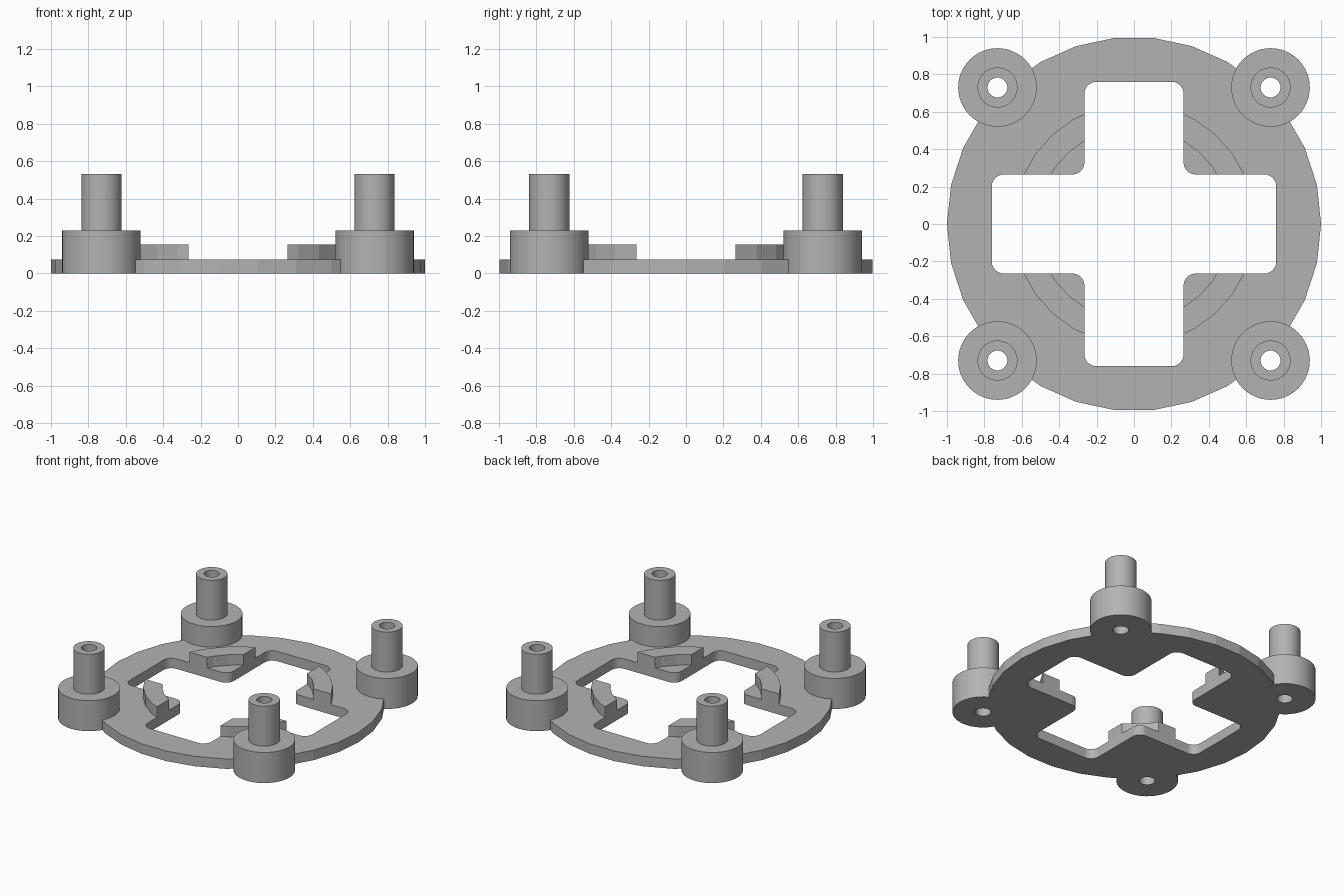
import bpy, bmesh, math
from mathutils import Vector

if "Cube" in bpy.data.objects:
    bpy.data.objects.remove(bpy.data.objects["Cube"])

grey = bpy.data.materials.new("mid_grey")
grey.use_nodes = True
colour = (0.45, 0.45, 0.45, 1)
grey.diffuse_color = colour
grey.node_tree.nodes["Principled BSDF"].inputs["Base Color"].default_value = colour

PLATE_TOP = 0.075
POST_AT = 0.73
BASE_R = 0.21


def circle(radius, sides, cx=0, cy=0):
    step = math.tau / sides
    return [(cx + radius * math.cos(i * step), cy + radius * math.sin(i * step))
            for i in range(sides)]


def rounded(corners, radius, steps=6):
    """Fillet every right-angled corner of a closed outline."""
    points = []
    for i, corner in enumerate(corners):
        p = Vector(corner)
        a = (Vector(corners[i - 1]) - p).normalized() * radius
        b = (Vector(corners[(i + 1) % len(corners)]) - p).normalized() * radius
        for k in range(steps + 1):
            t = math.pi / 2 * k / steps
            points.append(p + a * (1 - math.sin(t)) + b * (1 - math.cos(t)))
    return points


def make_object(name, bm):
    bmesh.ops.recalc_face_normals(bm, faces=bm.faces)
    mesh = bpy.data.meshes.new(name)
    bm.to_mesh(mesh)
    bm.free()
    mesh.materials.append(grey)
    obj = bpy.data.objects.new(name, mesh)
    bpy.context.collection.objects.link(obj)
    return obj


def prism(name, outline, bottom, top):
    bm = bmesh.new()
    face = bm.faces.new([bm.verts.new((p[0], p[1], bottom)) for p in outline])
    result = bmesh.ops.extrude_face_region(bm, geom=[face])
    moved = [v for v in result["geom"] if isinstance(v, bmesh.types.BMVert)]
    bmesh.ops.translate(bm, verts=moved, vec=(0, 0, top - bottom))
    return make_object(name, bm)


def select(obj):
    bpy.ops.object.select_all(action="DESELECT")
    obj.select_set(True)
    bpy.context.view_layer.objects.active = obj


def combine(target, tool, operation):
    mod = target.modifiers.new("combine", "BOOLEAN")
    mod.operation, mod.object, mod.solver = operation, tool, "EXACT"
    select(target)
    bpy.ops.object.modifier_apply(modifier=mod.name)
    bpy.data.objects.remove(tool)


# Raised collar that becomes the four retaining clips
collar = prism("collar", circle(0.647, 30), 0.03, 0.155)
combine(collar, prism("collar_bore", circle(0.518, 30), -0.1, 0.3), "DIFFERENCE")

# Round plate joined to the collar, with a rounded cross opening
plate = prism("mounting_plate", circle(1.0, 30), 0, PLATE_TOP)
combine(plate, collar, "UNION")
long, short = 0.76, 0.265
quarter = [(long, -short), (long, short), (short, short)]
cross = []
for turn in range(4):
    for x, y in quarter:
        for _ in range(turn):
            x, y = -y, x
        cross.append((x, y))
combine(plate, prism("cross_cutter", rounded(cross, 0.063), -0.1, 0.3), "DIFFERENCE")

# Four hollow stepped posts, each seated in a notch in the plate
wall = [(0.053, 0), (BASE_R, 0), (BASE_R, 0.23),
        (0.107, 0.23), (0.107, 0.53), (0.053, 0.53)]
SIDES = 48
for side, sx in (("left", 1), ("right", -1)):
    for end, sy in (("front", -1), ("back", 1)):
        x, y = sx * POST_AT, sy * POST_AT
        notch = prism("notch", circle(BASE_R - 0.002, SIDES, x, y), -0.1, 0.3)
        combine(plate, notch, "DIFFERENCE")
        bm = bmesh.new()
        rings = [[bm.verts.new((px, py, z)) for px, py in circle(r, SIDES, x, y)]
                 for r, z in wall]
        for i, ring in enumerate(rings):
            inner = rings[i - 1]
            for k in range(SIDES):
                n = (k + 1) % SIDES
                bm.faces.new((inner[k], inner[n], ring[n], ring[k]))
        post = make_object(f"{end}_{side}_post", bm)
        select(post)
        bpy.ops.object.shade_smooth_by_angle(angle=math.radians(30))
